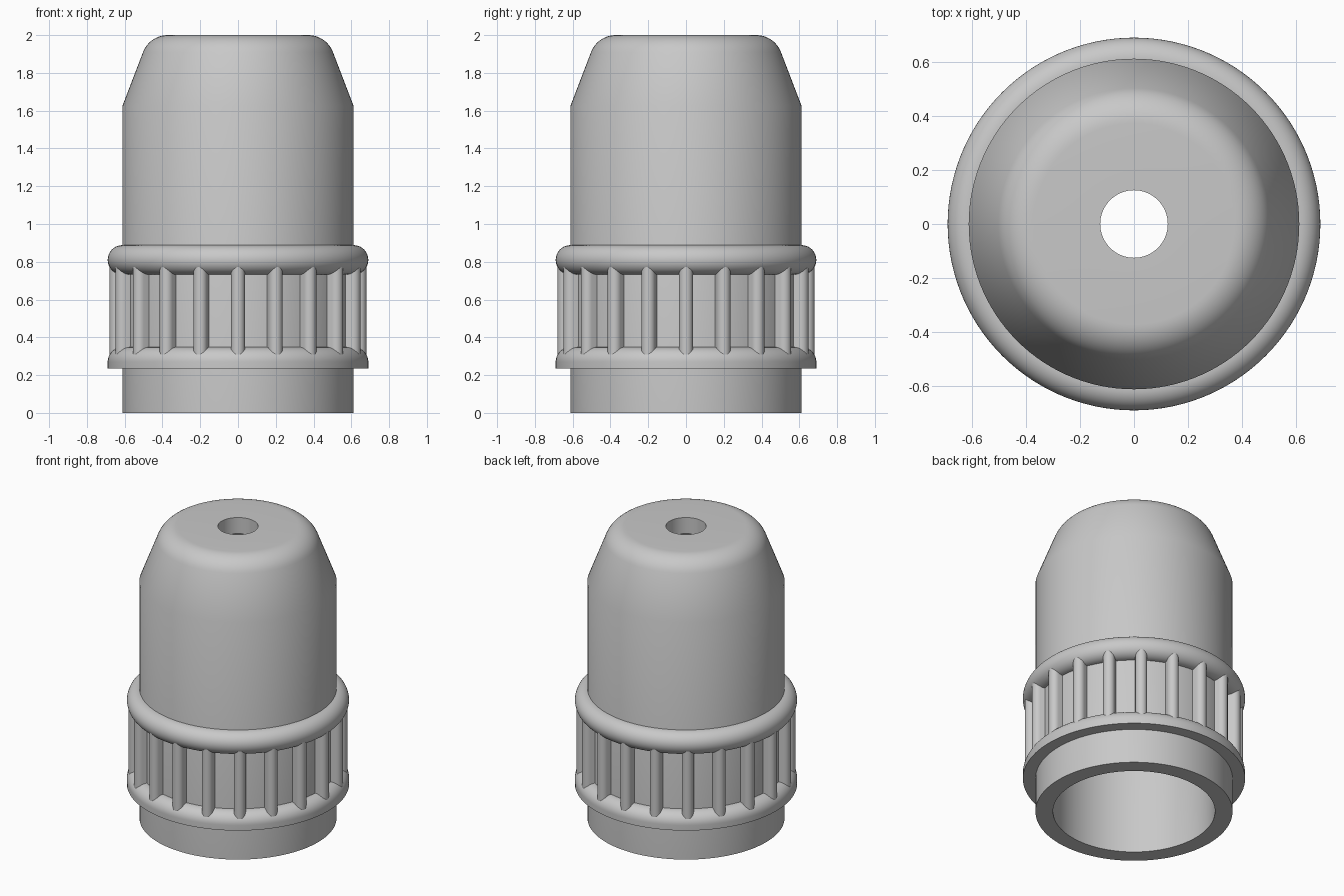
import bpy, bmesh, math
from math import cos, sin, pi, radians

if "Cube" in bpy.data.objects:
    bpy.data.objects.remove(bpy.data.objects["Cube"], do_unlink=True)

SEGMENTS = 120
WALL = 0.612      # outer radius of the body
BEAD = 0.078      # radius of the rounded rings
RIBS = 20

grey = bpy.data.materials.new("plain_grey")
grey.use_nodes = True
grey.diffuse_color = (0.58, 0.58, 0.58, 1)
grey.node_tree.nodes["Principled BSDF"].inputs["Base Color"].default_value = grey.diffuse_color


def finish(name, bm):
    bmesh.ops.recalc_face_normals(bm, faces=bm.faces)
    mesh = bpy.data.meshes.new(name)
    bm.to_mesh(mesh)
    bm.free()
    mesh.materials.append(grey)
    obj = bpy.data.objects.new(name, mesh)
    bpy.context.collection.objects.link(obj)
    bpy.ops.object.select_all(action='DESELECT')
    obj.select_set(True)
    bpy.context.view_layer.objects.active = obj
    bpy.ops.object.shade_smooth_by_angle(angle=radians(30))
    return obj


def arc(cx, cy, r, start, end, steps):
    angles = [radians(start + (end - start) * i / steps) for i in range(steps + 1)]
    return [(cx + r * cos(a), cy + r * sin(a)) for a in angles]


def lathe(name, profile):
    """Turn a closed (radius, height) profile about the z axis."""
    bm = bmesh.new()
    rings = []
    for s in range(SEGMENTS):
        a = 2 * pi * s / SEGMENTS
        rings.append([bm.verts.new((r * cos(a), r * sin(a), z)) for r, z in profile])
    n = len(profile)
    for s in range(SEGMENTS):
        here, after = rings[s], rings[(s + 1) % SEGMENTS]
        for i in range(n):
            j = (i + 1) % n
            bm.faces.new((here[i], after[i], after[j], here[j]))
    return finish(name, bm)


# Hollow body: straight wall, tapered shoulder, rounded top with a centre hole
outside = [(WALL, 0), (WALL, 1.625)] + arc(0.372, 1.86, 0.14, 21, 90, 10)
inside = arc(0.29, 1.79, 0.1, 90, 21, 8) + [(0.503, 1.59), (0.503, 0)]
lathe("body_shell", outside + [(0.125, 2.0), (0.125, 1.89)] + inside)

# Rounded rings above and below the grip
lathe("upper_ring", arc(WALL, 0.81, BEAD, -90, 90, 20) + [(0.58, 0.888), (0.58, 0.732)])
lathe("lower_ring", [(0.58, 0.235), (WALL + BEAD, 0.235)]
      + arc(WALL, 0.27, BEAD, 0, 90, 12) + [(0.58, 0.348)])

# Grip ribs: round-nosed bars spaced evenly around the wall
bm = bmesh.new()
section = [(0.59, -0.037)] + arc(0.643, 0, 0.037, -90, 90, 10) + [(0.59, 0.037)]
for k in range(RIBS):
    a = 2 * pi * k / RIBS
    ends = [[bm.verts.new((x * cos(a) - y * sin(a), x * sin(a) + y * cos(a), z))
             for x, y in section] for z in (0.285, 0.795)]
    low, high = ends
    bm.faces.new(low)
    bm.faces.new(high)
    for i in range(len(section)):
        j = (i + 1) % len(section)
        bm.faces.new((low[i], low[j], high[j], high[i]))
finish("grip_ribs", bm)
